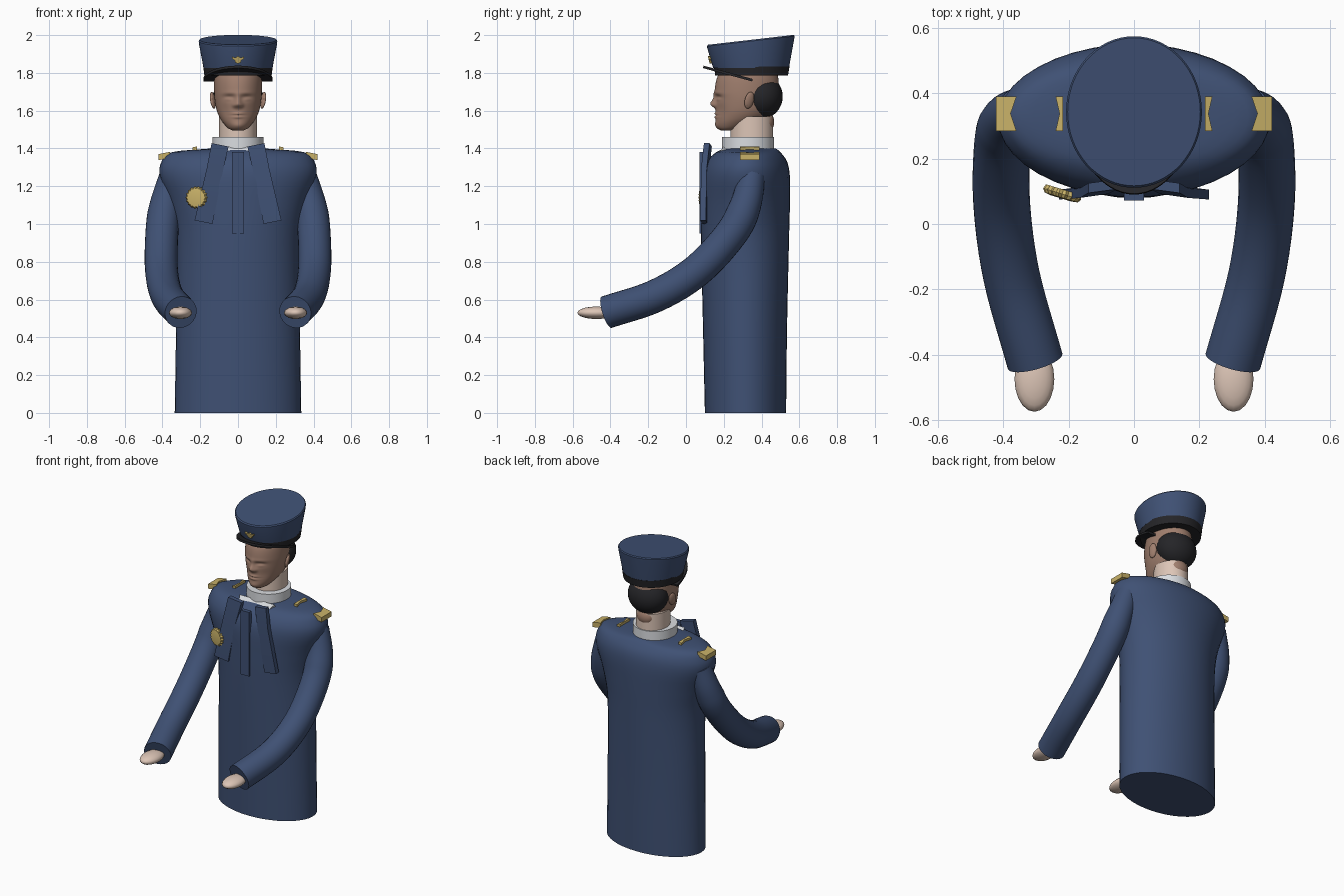
import bpy, bmesh
from math import sin, cos, pi, exp, radians
from mathutils import Vector, Matrix

cube = bpy.data.objects.get("Cube")
if cube:
    bpy.data.objects.remove(cube)


def material(name, *rgb):
    m = bpy.data.materials.new(name)
    m.use_nodes = True
    m.diffuse_color = (*rgb, 1)
    m.node_tree.nodes["Principled BSDF"].inputs["Base Color"].default_value = (*rgb, 1)
    return m


navy = material("navy cloth", .05, .082, .175)
gold = material("gold", .58, .44, .14)
face_skin = material("face skin", .35, .21, .155)
pale_skin = material("pale skin", .72, .56, .47)
black = material("black", .018, .018, .021)
white = material("white linen", .70, .72, .75)


def finish(name, bm, mat, angle=40):
    bmesh.ops.recalc_face_normals(bm, faces=bm.faces)
    mesh = bpy.data.meshes.new(name)
    bm.to_mesh(mesh)
    bm.free()
    mesh.materials.append(mat)
    ob = bpy.data.objects.new(name, mesh)
    bpy.context.collection.objects.link(ob)
    bpy.ops.object.select_all(action='DESELECT')
    ob.select_set(True)
    bpy.context.view_layer.objects.active = ob
    bpy.ops.object.shade_smooth_by_angle(angle=radians(angle))
    return ob


def loft(name, rings, mat, angle=40):
    """Skin a stack of equal point rings and cap both ends."""
    bm = bmesh.new()
    rows = [[bm.verts.new(p) for p in ring] for ring in rings]
    n = len(rows[0])
    for a, b in zip(rows, rows[1:]):
        for i in range(n):
            j = (i + 1) % n
            bm.faces.new((a[i], a[j], b[j], b[i]))
    bm.faces.new(rows[0])
    bm.faces.new(rows[-1])
    return finish(name, bm, mat, angle)


def spline(keys, steps):
    """Catmull-Rom samples through a list of tuples."""
    k = [Vector(p) for p in keys]
    k = [2 * k[0] - k[1]] + k + [2 * k[-1] - k[-2]]
    out = []
    for a, b, c, d in zip(k, k[1:], k[2:], k[3:]):
        for s in range(steps):
            t = s / steps
            out.append(.5 * (2 * b + (c - a) * t + (2 * a - 5 * b + 4 * c - d) * t * t
                             + (3 * b - a - 3 * c + d) * t ** 3))
    return out + [k[-2]]


def oval(z, rx, front, back, n=48, tilt=0):
    """Horizontal ellipse between two y limits; tilt raises its back."""
    mid, ry = (front + back) / 2, (back - front) / 2
    return [Vector((rx * sin(2 * pi * i / n), mid - ry * cos(2 * pi * i / n),
                    z - tilt * ry * cos(2 * pi * i / n))) for i in range(n)]


def stack(name, keys, mat, **kw):
    return loft(name, [oval(*k, **kw) for k in keys], mat)


def ellipsoid(name, centre, radii, mat, seg=32):
    bm = bmesh.new()
    bmesh.ops.create_uvsphere(bm, u_segments=seg, v_segments=seg // 2, radius=1,
                              matrix=Matrix.Translation(centre) @ Matrix.Diagonal((*radii, 1)))
    return finish(name, bm, mat, 60)


# Coat body
coat = [(0, .335, .10, .53), (.45, .328, .09, .535), (.9, .325, .08, .545),
        (1.1, .36, .08, .55), (1.25, .413, .085, .55), (1.33, .405, .11, .535),
        (1.38, .35, .16, .50), (1.4, .14, .21, .475)]
stack("coat_body", spline(coat, 4), navy, n=40)

# Collar, shirt front and neck
stack("collar", [(1.37, .135, .19, .465), (1.46, .135, .19, .465)], white)
stack("neck", [(1.40, .10, .235, .46), (1.57, .10, .235, .46)], pale_skin)
bib = [(-.13, .2, 1.41), (.13, .2, 1.41), (.05, .105, 1.3), (-.05, .105, 1.3)]
loft("shirt_front", [[Vector(p) for p in bib],
                     [Vector(p) + Vector((0, .03, -.04)) for p in bib]], white)

# Head: smooth loft with the features pushed in or out of the face
features = [  # x, z, width, height, depth
    (0, 1.634, .014, .013, .020), (0, 1.657, .010, .022, .013), (.018, 1.628, .008, .008, .009),
    (.045, 1.670, .021, .012, -.013), (.047, 1.661, .014, .006, .007), (.045, 1.692, .028, .008, .004),
    (0, 1.584, .020, .005, .007), (0, 1.566, .018, .005, .007), (0, 1.575, .026, .003, -.004),
    (0, 1.520, .024, .012, .006), (.065, 1.60, .02, .025, -.004)]


def sculpt(p):
    if p.y < .3:
        for x, z, w, h, d in features:
            for s in ((1, -1) if x else (1,)):
                p.y -= d * exp(-((p.x - s * x) / w) ** 2 / 2 - ((p.z - z) / h) ** 2 / 2)
    return p


skull = [(1.495, .03, .185, .25), (1.507, .052, .168, .30), (1.53, .074, .158, .36),
         (1.56, .095, .157, .42), (1.60, .112, .158, .46), (1.65, .122, .156, .48),
         (1.70, .126, .152, .49), (1.76, .126, .16, .49), (1.81, .12, .18, .48)]
loft("head", [[sculpt(p) for p in oval(*k, n=104)] for k in spline(skull, 9)], face_skin, 70)
ellipsoid("nape", (0, .425, 1.54), (.06, .042, .055), face_skin)
ellipsoid("hair", (0, .40, 1.675), (.131, .112, .118), black)
for s, side in ((1, "left"), (-1, "right")):
    ear = ellipsoid(side + "_ear", (0, 0, 0), (.012, .026, .046), face_skin, 20)
    ear.location = (s * .133, .335, 1.655)
    ear.rotation_euler = (radians(-10), radians(s * 12), radians(s * 22))
    lobe = ellipsoid(side + "_ear_hollow", (0, 0, 0), (.006, .012, .024), face_skin, 12)
    lobe.location = (s * .139, .322, 1.65)

# Cap: band, flared crown with sloping top, upturned peak and badge
stack("cap_band", [(1.785, .178, .155, .54), (1.835, .184, .148, .548)], black, n=64)
crown = [((1.825, .183, .145, .545), .0), ((1.85, .187, .138, .55), .02),
         ((1.955, .207, .113, .573), .11), ((1.968, .208, .111, .575), .115),
         ((1.975, .203, .117, .570), .115)]
loft("cap_crown", [oval(*k, n=64, tilt=t) for k, t in crown], navy)
peak = []
for i in range(33):
    a = pi * i / 32
    y = .35 - .26 * sin(a)
    peak.append(Vector((.183 * cos(a), y, 1.755 + (.35 - y) * .27)))
loft("cap_peak", [peak, [p + Vector((0, .003, .013)) for p in peak]], black)
half = [(0, 1.85), (.012, 1.853), (.018, 1.866), (.03, 1.874), (.032, 1.886), (.014, 1.88), (0, 1.89)]
outline = half + [(-x, z) for x, z in half[-2:0:-1]]
loft("cap_badge", [[Vector((x, y - (z - 1.87) * .25, z)) for x, z in outline]
                   for y in (.12, .145)], gold)

# Sleeves, hands, shoulder boards and scarf ends on both sides
path = [(.345, .35, 1.26), (.385, .315, 1.1), (.403, .24, .95), (.405, .06, .755),
        (.375, -.16, .62), (.303, -.42, .533)]
scarf = [((.05, .14), .095, 1.41), ((.08, .165), .08, 1.28), ((.135, .23), .075, 1.0)]
boards = {"outer": [(.36, .39), (.422, .39), (.422, .285), (.36, .285), (.378, .338)],
          "inner": [(.218, .39), (.24, .39), (.228, .338), (.24, .285), (.218, .285)]}
for s, side in ((1, "left"), (-1, "right")):
    pts = spline(path, 6)
    rings = []
    for i, p in enumerate(pts):
        t = (pts[min(i + 1, len(pts) - 1)] - pts[max(i - 1, 0)]).normalized()
        u = t.cross(Vector((1, 0, 0))).normalized()
        v = t.cross(u)
        r = .07 + .017 * min(1, i / 8)
        rings.append([p + r * (u * cos(2 * pi * k / 28) + v * sin(2 * pi * k / 28))
                      for k in range(28)])
    loft(side + "_sleeve", [[Vector((s * q.x, q.y, q.z)) for q in ring] for ring in rings], navy)
    ellipsoid(side + "_hand", (s * .305, -.475, .53), (.061, .1, .033), pale_skin, 20)

    for part, shape in boards.items():
        loft(side + "_shoulder_board_" + part,
             [[Vector((s * x, y, 1.40 - (x - .22) * .2 + h)) for x, y in shape]
              for h in (-.022, .01)], gold, 20)

    loft(side + "_scarf_end",
         [[Vector((s * x, y + dy, z + (x - xs[0]) * .2)) for x, dy in
           ((xs[0], .012), (xs[1], 0), (xs[1], .03), (xs[0], .042))]
          for xs, y, z in scarf], navy, 25)

# Middle scarf end
loft("middle_scarf_end", [[Vector((x, y, z)) for x, y in
                           ((-.031, .072), (.031, .072), (.031, .1), (-.031, .1))]
                          for z in (.95, 1.38)], navy, 25)

# Scalloped breast medal
medal_rings = [(r, y) for r, y in ((.053, .014), (.058, 0), (.05, -.011), (.03, -.014))]
medal = loft("breast_medal", [[Vector(((r + .003 * (-1) ** k) * cos(2 * pi * k / 36), y,
                                       (r + .003 * (-1) ** k) * sin(2 * pi * k / 36)))
                               for k in range(36)] for r, y in medal_rings], gold, 30)
medal.location = (-.22, .092, 1.14)
medal.rotation_euler = (0, 0, radians(-17))
